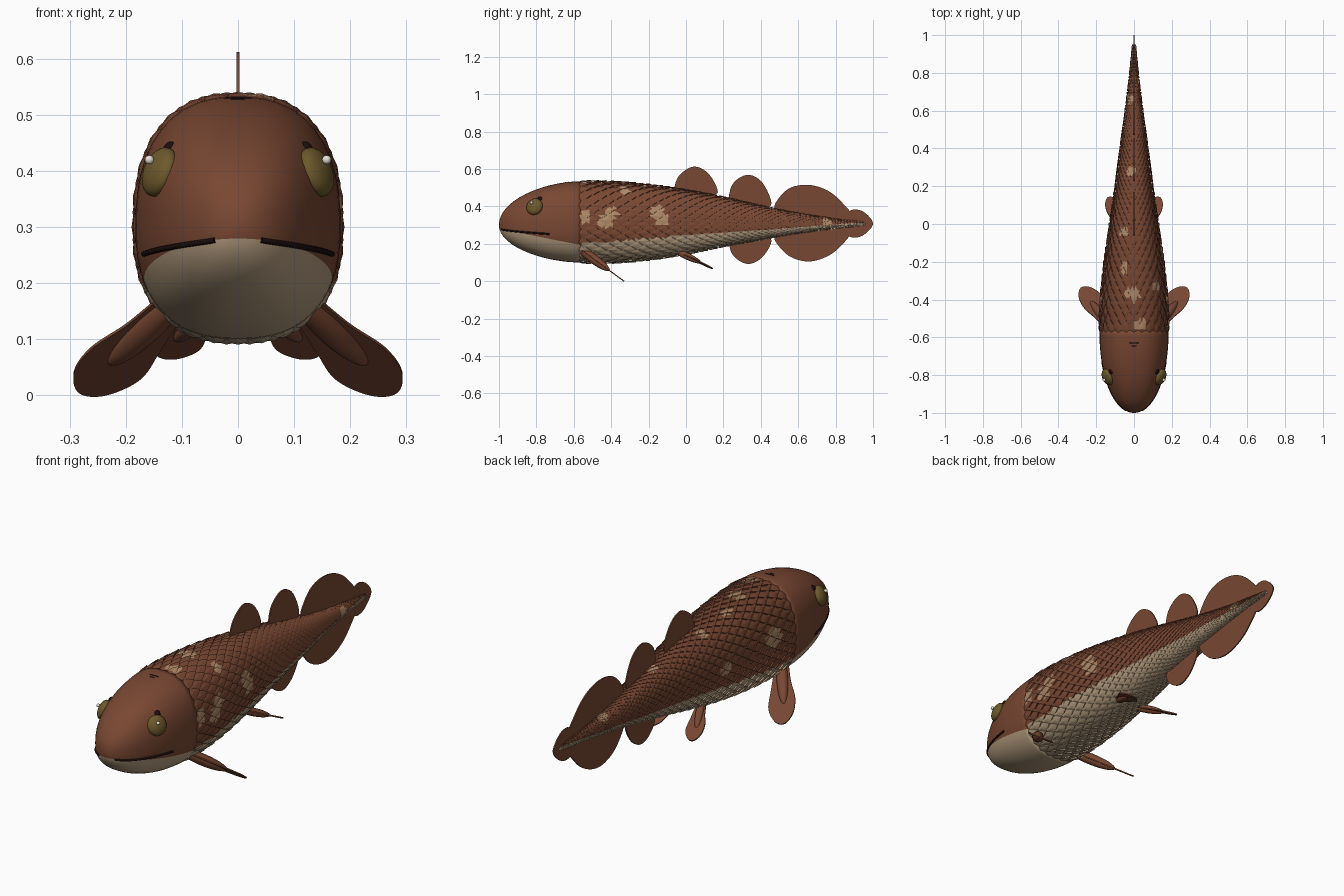
import bpy, bmesh, math
from mathutils import Vector

cube = bpy.data.objects.get("Cube")
if cube:
    bpy.data.objects.remove(cube)


def material(name, r, g, b):
    m = bpy.data.materials.new(name)
    m.use_nodes = True
    m.diffuse_color = (r, g, b, 1)
    bsdf = m.node_tree.nodes["Principled BSDF"]
    bsdf.inputs["Base Color"].default_value = (r, g, b, 1)
    bsdf.inputs["Roughness"].default_value = 0.7
    return m


BROWN = material("brown skin", 0.19, 0.063, 0.032)
CREAM = material("cream belly", 0.45, 0.33, 0.21)
PATCH = material("tan patch", 0.43, 0.25, 0.14)
OLIVE = material("olive eye", 0.15, 0.1, 0.025)
DARK = material("dark line", 0.012, 0.004, 0.004)
WHITE = material("eye glint", 0.8, 0.76, 0.68)


def finish(name, bm, mats, smooth=False):
    mesh = bpy.data.meshes.new(name)
    bm.to_mesh(mesh)
    bm.free()
    for m in mats:
        mesh.materials.append(m)
    for p in mesh.polygons:
        p.use_smooth = smooth
    ob = bpy.data.objects.new(name, mesh)
    bpy.context.collection.objects.link(ob)
    return ob


def spline(pts, steps=6):
    """Smooth a list of points of any dimension."""
    pts = [Vector(p) for p in pts]
    ext = [2 * pts[0] - pts[1]] + pts + [2 * pts[-1] - pts[-2]]
    out = []
    for a, b, c, d in zip(ext, ext[1:], ext[2:], ext[3:]):
        for i in range(steps):
            t = i / steps
            out.append(b + (c - a) * (t / 2) + (2 * a - 5 * b + 4 * c - d) * (t * t / 2)
                       + (3 * b - a - 3 * c + d) * (t ** 3 / 2))
    return out + [pts[-1]]


# Body profile: position along y, half width, top and bottom height
NECK, MID = -0.58, 0.3
KEYS = spline([Vector(k) for k in (
    (NECK, 0.183, 0.533, 0.1), (-0.4, 0.176, 0.53, 0.1), (-0.2, 0.156, 0.515, 0.115),
    (0, 0.128, 0.487, 0.145), (0.2, 0.1, 0.45, 0.185), (0.4, 0.075, 0.405, 0.222),
    (0.6, 0.048, 0.365, 0.255), (0.8, 0.024, 0.335, 0.282), (0.96, 0.008, 0.317, 0.298))])


def section(y):
    if y < NECK:
        s = min(1, (NECK - y) / (1 + NECK))
        h = math.sqrt(1 - s ** 1.7)
        return 0.183 * math.sqrt(1 - s * s), 0.233 * h, 0.2 * h
    for a, b in zip(KEYS, KEYS[1:]):
        if y <= b[0]:
            break
    k = a.lerp(b, min(1, (y - a[0]) / (b[0] - a[0])))
    return k[1], k[2] - MID, MID - k[3]


def surf(y, a, lift=0):
    """Point on the body at angle a around its axis, pushed out by lift."""
    w, up, down = section(y)
    c, s = math.cos(a), math.sin(a)
    r = (abs(c) ** 2.4 + abs(s) ** 2.4) ** (-1 / 2.4)
    return Vector((c * (w * r + lift), y, MID + s * ((up if s > 0 else down) * r + lift)))


def loft(ys, lift, sides=48):
    bm = bmesh.new()
    rings = [[bm.verts.new(surf(y, math.tau * i / sides, lift)) for i in range(sides)] for y in ys]
    for r0, r1 in zip(rings, rings[1:]):
        for i in range(sides):
            j = (i + 1) % sides
            bm.faces.new((r0[i], r1[i], r1[j], r0[j]))
    bm.faces.new(rings[0])
    bm.faces.new(rings[-1][::-1])
    return bm


# Smooth head, cut along the sloping jaw line so the chin is pale
head = loft([-1 + 0.44 * ((i + 0.15) / 28.15) ** 2 for i in range(29)], 0)
jaw = Vector((0, 0.2, 1))
jaw_point = Vector((0, -1, 0.28))
bmesh.ops.bisect_plane(head, geom=head.verts[:] + head.edges[:] + head.faces[:],
                       plane_co=jaw_point, plane_no=jaw)
for f in head.faces:
    f.material_index = int((f.calc_center_median() - jaw_point).dot(jaw) < 0)
ob = finish("head", head, [BROWN, CREAM], True)


def is_belly(p):
    return p.z < 0.2 + 0.075 * (p.y - NECK)


# Body under the scales
core = loft([NECK + 1.54 * i / 40 for i in range(41)], -0.005)
for f in core.faces:
    f.material_index = int(is_belly(f.calc_center_median()))
finish("body", core, [BROWN, CREAM], True)

# Pale patches: position along y, angle in degrees, radius
SPOTS = [(surf(y, math.radians(a)), r) for y, a, r in (
    (-0.54, 10, 0.032), (-0.43, 5, 0.038), (-0.4, 15, 0.035), (-0.33, 50, 0.03), (-0.15, 18, 0.038),
    (-0.13, 8, 0.035), (0.75, 20, 0.025), (-0.53, 80, 0.03), (-0.37, 92, 0.04),
    (-0.23, 108, 0.025), (-0.41, 165, 0.05), (-0.04, 112, 0.025), (-0.1, 175, 0.03),
    (0.28, 100, 0.025), (0.66, 120, 0.025))]


def scale_colour(p):
    if any((p - c).length < r for c, r in SPOTS):
        return 2
    return int(is_belly(p))


# Overlapping diamond scales in staggered rows, each with a raised rear rim
bm = bmesh.new()
AROUND = 28
half = math.pi / AROUND
y, row = NECK + 0.02, 0
while y < 0.93:
    step = 0.042 * max(0.4, section(y)[0] / 0.183)
    for i in range(AROUND):
        a = half * (2 * i + row % 2)
        k = max(0.3, section(y)[0] / 0.183)

        def vert(u, v, lift):
            return bm.verts.new(surf(max(NECK - 0.005, y + v * step), a + u * half, lift * k))
        mid = vert(0, 0.1, 0.005)
        ring = [vert(0, 1.25, 0.009), vert(0.65, 0.65, 0.006), vert(1, 0, 0.001),
                vert(0, -1, -0.004), vert(-1, 0, 0.001), vert(-0.65, 0.65, 0.006)]
        low = [vert(0, 1.25, -0.006), vert(0.65, 0.65, -0.006), vert(-0.65, 0.65, -0.006)]
        faces = [bm.faces.new((mid, ring[n], ring[(n + 1) % 6])) for n in range(6)]
        faces.append(bm.faces.new((ring[1], ring[0], low[0], low[1])))
        faces.append(bm.faces.new((ring[0], ring[5], low[2], low[0])))
        for f in faces:
            f.material_index = scale_colour(f.calc_center_median())
    y += step
    row += 1
finish("scales", bm, [BROWN, CREAM, PATCH])


def plate(name, outline, origin, u, v, thick=0.006):
    """Thin fin from a smoothed outline in the plane of u and v."""
    bm = bmesh.new()
    bm.faces.new([bm.verts.new(origin + u * p[0] + v * p[1]) for p in spline(outline)])
    ob = finish(name, bm, [BROWN])
    mod = ob.modifiers.new("thickness", "SOLIDIFY")
    mod.thickness, mod.offset = thick, 0
    return ob


# Median fins along the back, belly and tail
Y, Z, O = Vector((0, 1, 0)), Vector((0, 0, 1)), Vector()
plate("first_dorsal_fin", [(-0.07, 0.47), (-0.04, 0.56), (0.04, 0.612), (0.12, 0.575),
                           (0.17, 0.475), (0.1, 0.46)], O, Y, Z)
plate("second_dorsal_fin", [(0.22, 0.41), (0.25, 0.52), (0.33, 0.568), (0.41, 0.525),
                            (0.455, 0.405), (0.35, 0.4)], O, Y, Z)
plate("anal_fin", [(0.22, 0.24), (0.25, 0.14), (0.33, 0.092), (0.41, 0.13),
                   (0.455, 0.225), (0.35, 0.25)], O, Y, Z)
plate("upper_tail_fin", [(0.47, 0.36), (0.48, 0.42), (0.55, 0.495), (0.65, 0.515), (0.75, 0.488),
                         (0.83, 0.425), (0.88, 0.34), (0.7, 0.31)], O, Y, Z)
plate("lower_tail_fin", [(0.47, 0.26), (0.48, 0.21), (0.55, 0.135), (0.65, 0.105), (0.75, 0.13),
                         (0.83, 0.19), (0.88, 0.28), (0.7, 0.31)], O, Y, Z)
plate("tail_tip", [(0.85, 0.35), (0.89, 0.382), (0.95, 0.37), (1, 0.308), (0.95, 0.247),
                   (0.89, 0.233), (0.85, 0.26)], O, Y, Z)


def ball(name, centre, size, normal, mat):
    """Ellipsoid whose local z points along normal."""
    bm = bmesh.new()
    bmesh.ops.create_uvsphere(bm, u_segments=24, v_segments=14, radius=1)
    ob = finish(name, bm, [mat], True)
    ob.location, ob.scale = centre, size
    ob.rotation_mode = "QUATERNION"
    ob.rotation_quaternion = Vector(normal).to_track_quat("Z", "Y")
    return ob


# Paired parts on both sides
LEAF = [(0, -0.1), (0.3, -0.12), (0.6, -0.17), (0.85, -0.13), (1, 0), (0.94, 0.14),
        (0.7, 0.23), (0.4, 0.18), (0, 0.1)]
for side, label in ((1, "left"), (-1, "right")):
    def at(x, y, z):
        return Vector((side * x, y, z))

    # Lobed swimming fins: a fleshy stalk with a thin leaf
    for fin, root, tip in (("pectoral", at(0.12, -0.55, 0.16), at(0.283, -0.34, 0.006)),
                           ("pelvic", at(0.055, -0.04, 0.155), at(0.14, 0.14, 0.07))):
        axis = tip - root
        across = at(-0.85, 0.425, -0.31)
        across = (across - axis * across.dot(axis) / axis.length_squared).normalized()
        size = axis.length
        plate(f"{label}_{fin}_fin", LEAF, root, axis, across * size)
        lobe = ball(f"{label}_{fin}_lobe", root + axis * 0.25, (1, 1, 1), axis, BROWN)
        lobe.scale = (size * 0.085, size * 0.085, size * 0.42)

    # Eyes
    look = at(0.85, -0.38, 0.35)
    ball(f"{label}_eye", at(0.139, -0.81, 0.398), (0.046, 0.046, 0.026), look, OLIVE)
    ball(f"{label}_pupil", at(0.121, -0.782, 0.438), (0.015, 0.015, 0.012), look, DARK)
    ball(f"{label}_eye_glint", at(0.158, -0.826, 0.42), (0.008, 0.008, 0.008), look, WHITE)

    # Mouth line following the head surface
    curve = bpy.data.curves.new(f"{label}_mouth", "CURVE")
    curve.dimensions = "3D"
    curve.bevel_depth, curve.bevel_resolution = 0.005, 2
    curve.use_fill_caps = True
    line = curve.splines.new("POLY")
    line.points.add(15)
    for i, pt in enumerate(line.points):
        t = i / 15
        my, mz = -0.987 + 0.257 * t ** 1.5, 0.277 - 0.025 * t
        w, _, down = section(my)
        x = w * (1 - min(1, (MID - mz) / down) ** 2.4) ** (1 / 2.4)
        pt.co = (side * x, my, mz, 1)
    curve.materials.append(DARK)
    bpy.context.collection.objects.link(bpy.data.objects.new(f"{label}_mouth", curve))

# Small grooves on top of the head
for n, (gy, wide) in enumerate(((-0.63, 0.026), (-0.645, 0.013))):
    ball(f"crown_groove_{n + 1}", (0, gy, MID + section(gy)[1] - 0.001), (wide, 0.003, 0.003), Z, DARK)
